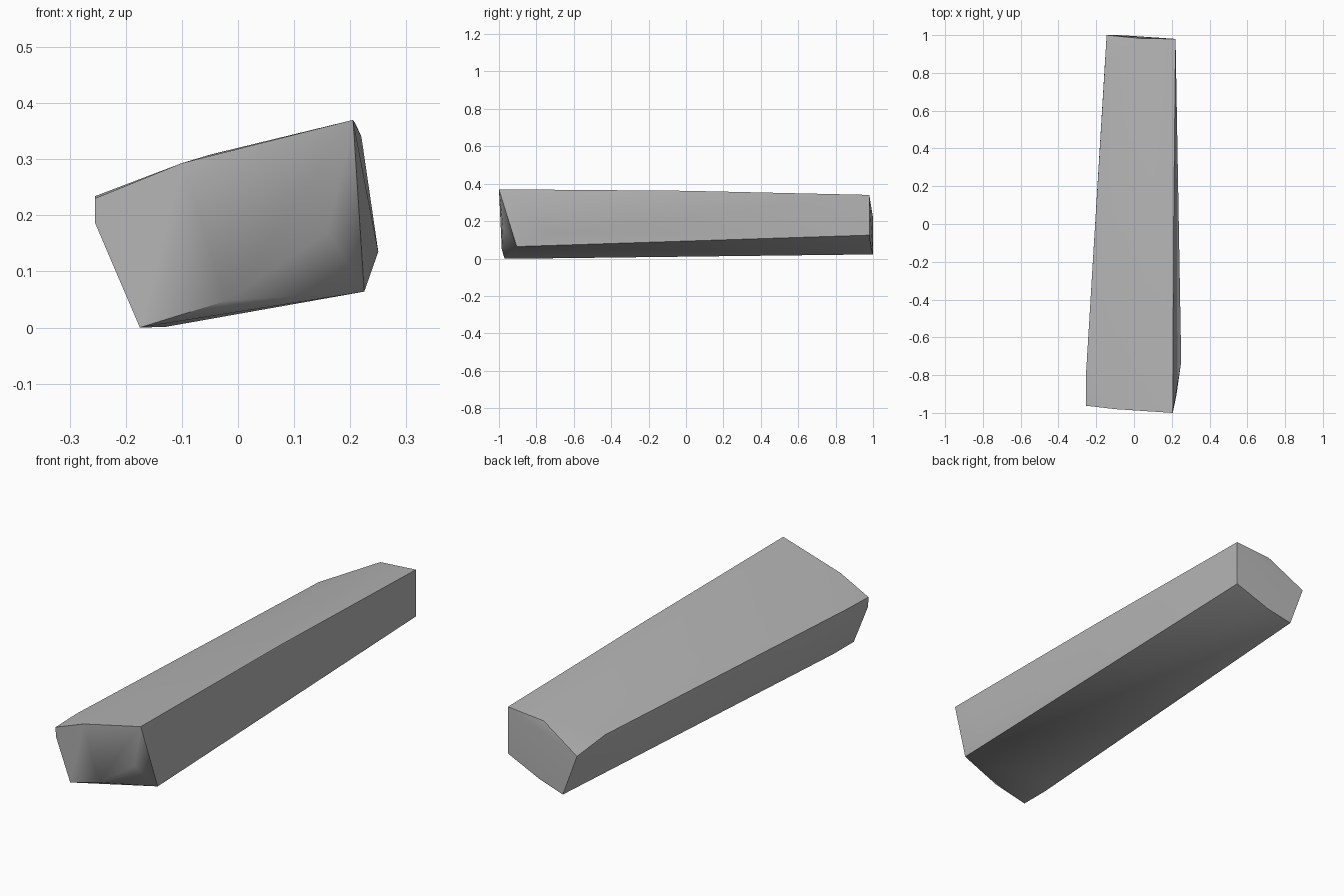
import bpy, bmesh, math

cube = bpy.data.objects.get("Cube")
if cube:
    bpy.data.objects.remove(cube, do_unlink=True)

# Single grey stone material
stone = bpy.data.materials.new("stone_grey")
stone.use_nodes = True
grey = (0.46, 0.46, 0.46, 1)
stone.diffuse_color = grey
stone.node_tree.nodes["Principled BSDF"].inputs["Base Color"].default_value = grey

# Chipped corners of the front end
front = [(.205, -1, .37), (-.1, -.98, .293), (-.255, -.962, .23), (-.255, -.96, .187),
         (-.175, -.97, 0), (-.02, -.985, .048), (.16, -.979, .17), (.225, -.905, .064)]
# Worn points along the length
body = [(.25, -.73, .135), (-.255, -.81, .234), (-.175, -.825, 0), (-.13, -.75, .001),
        (-.05, -.6, .308), (.21, 0, .362), (-.156, .81, .247)]
# Corners of the narrower back end
back = [(.22, .98, .34), (.037, .982, .325), (-.145, 1, .217), (-.073, 1, .022),
        (.05, .99, .055), (.22, .98, .125)]

# Wrap the corners in a closed convex block
bm = bmesh.new()
for p in front + body + back:
    bm.verts.new(p)
bmesh.ops.convex_hull(bm, input=bm.verts[:])
bmesh.ops.delete(bm, geom=[v for v in bm.verts if not v.link_faces], context='VERTS')
bmesh.ops.recalc_face_normals(bm, faces=bm.faces[:])
mesh = bpy.data.meshes.new("stone_beam")
bm.to_mesh(mesh)
bm.free()
mesh.materials.append(stone)
beam = bpy.data.objects.new("stone_beam", mesh)
bpy.context.collection.objects.link(beam)

# Soft facets with crisp main edges
bpy.context.view_layer.objects.active = beam
beam.select_set(True)
bpy.ops.object.shade_smooth_by_angle(angle=math.radians(40))
